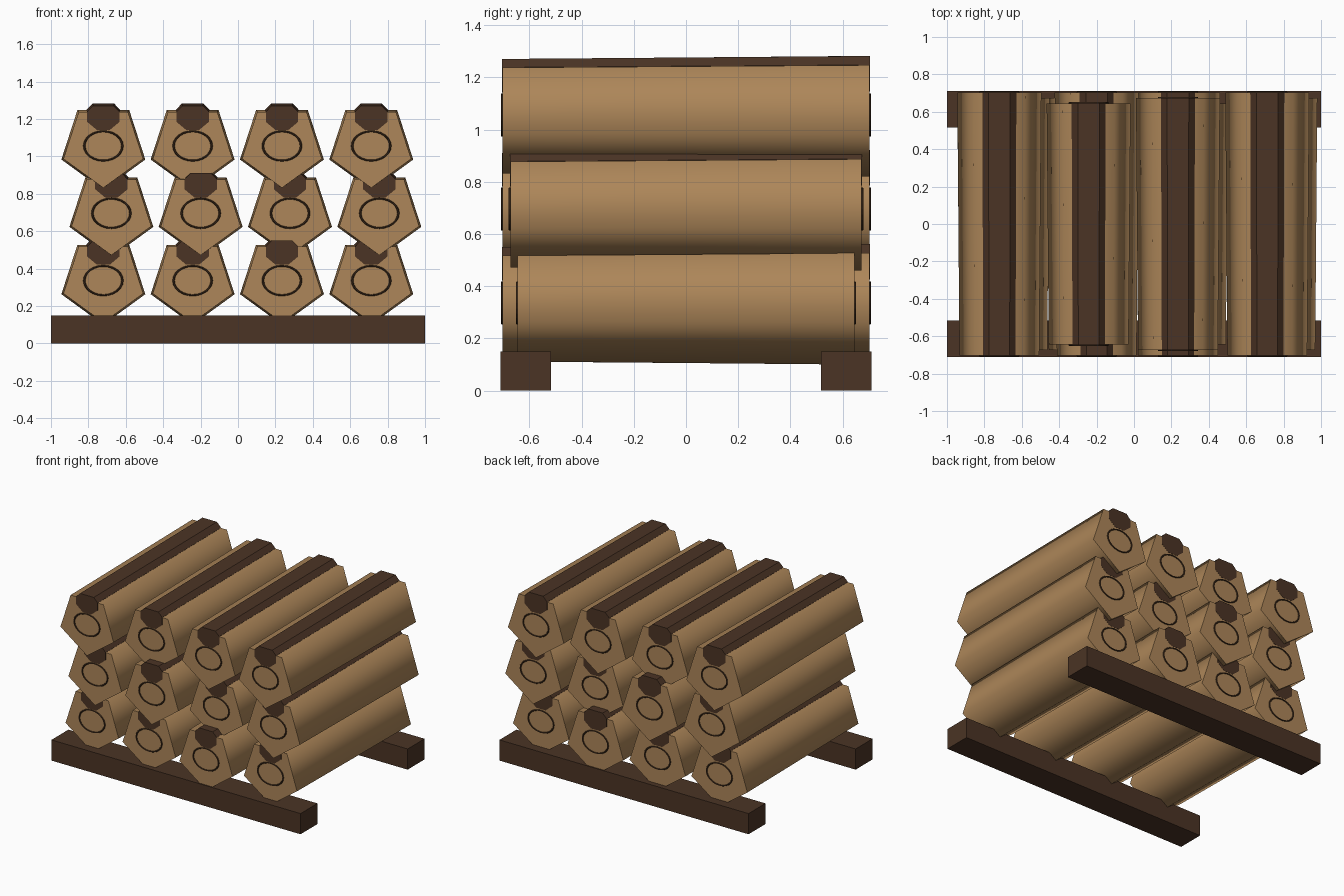
import bpy, math

if "Cube" in bpy.data.objects:
    bpy.data.objects.remove(bpy.data.objects["Cube"])

def material(name, rgb):
    m = bpy.data.materials.new(name)
    m.diffuse_color = (*rgb, 1)
    m.use_nodes = True
    m.node_tree.nodes["Principled BSDF"].inputs["Base Color"].default_value = m.diffuse_color
    return m

WOOD = material("split_wood", (0.42, 0.24, 0.10))
BARK = material("bark", (0.07, 0.034, 0.018))
RING = material("growth_ring", (0.05, 0.025, 0.012))

def prism(name, profile, cx, cz, half, mat, smooth):
    """Extrude an xz profile along y, tapering slightly towards the front."""
    n = len(profile)
    verts = [(x * s + cx, y, z * s + cz)
             for y, s in ((-half, 0.95), (half, 1.0)) for x, z in profile]
    faces = [tuple(range(n)), tuple(reversed(range(n, 2 * n)))]
    faces += [(i, i + n, (i + 1) % n + n, (i + 1) % n) for i in range(n)]
    me = bpy.data.meshes.new(name)
    me.from_pydata(verts, [], faces)
    me.materials.append(mat)
    ob = bpy.data.objects.new(name, me)
    bpy.context.collection.objects.link(ob)
    if smooth:
        bpy.ops.object.select_all(action='DESELECT')
        ob.select_set(True)
        bpy.context.view_layer.objects.active = ob
        bpy.ops.object.shade_smooth_by_angle(angle=math.radians(80))
    return ob

# Cross-sections, counter-clockwise seen from the front
log_profile = [(0.236 * math.cos(math.radians(a)), 0.236 * math.sin(math.radians(a)))
               for a in (-90, -18, 54, 126, 198)]
right_half = [(0.037, 0.09), (0.091, 0.135), (0.091, 0.192), (0.058, 0.226)]
bark_profile = right_half + [(-x, z) for x, z in reversed(right_half)]

# Stack of logs: three lengths cycle through rows and columns
for row in range(3):
    for col in range(4):
        half = (0.703, 0.645, 0.673)[(row + col + 1) % 3]
        cx = -0.72 + 0.4775 * col + (0.043 if row == 1 else 0)
        cz = 0.336 + 0.36 * row
        tag = f"{row + 1}_{col + 1}"
        prism("log_" + tag, log_profile, cx, cz, half, WOOD, True)
        prism("bark_strip_" + tag, bark_profile, cx, cz, half + 0.001, BARK, False)
        # Growth ring on each end
        for side, label in ((-1, "front"), (1, "back")):
            bpy.ops.mesh.primitive_torus_add(
                major_segments=24, minor_segments=6, major_radius=0.102, minor_radius=0.006,
                location=(cx, side * (half + 0.001), cz), rotation=(math.pi / 2, 0, 0))
            ring = bpy.context.object
            ring.name = f"ring_{label}_{tag}"
            ring.scale = (1, 0.77, 1)
            ring.data.materials.append(RING)

# Two ground rails
for side, label in ((-1, "front"), (1, "back")):
    bpy.ops.mesh.primitive_cube_add(size=1, location=(0, side * 0.614, 0.075))
    rail = bpy.context.object
    rail.name = label + "_rail"
    rail.scale = (2, 0.194, 0.15)
    rail.data.materials.append(BARK)
